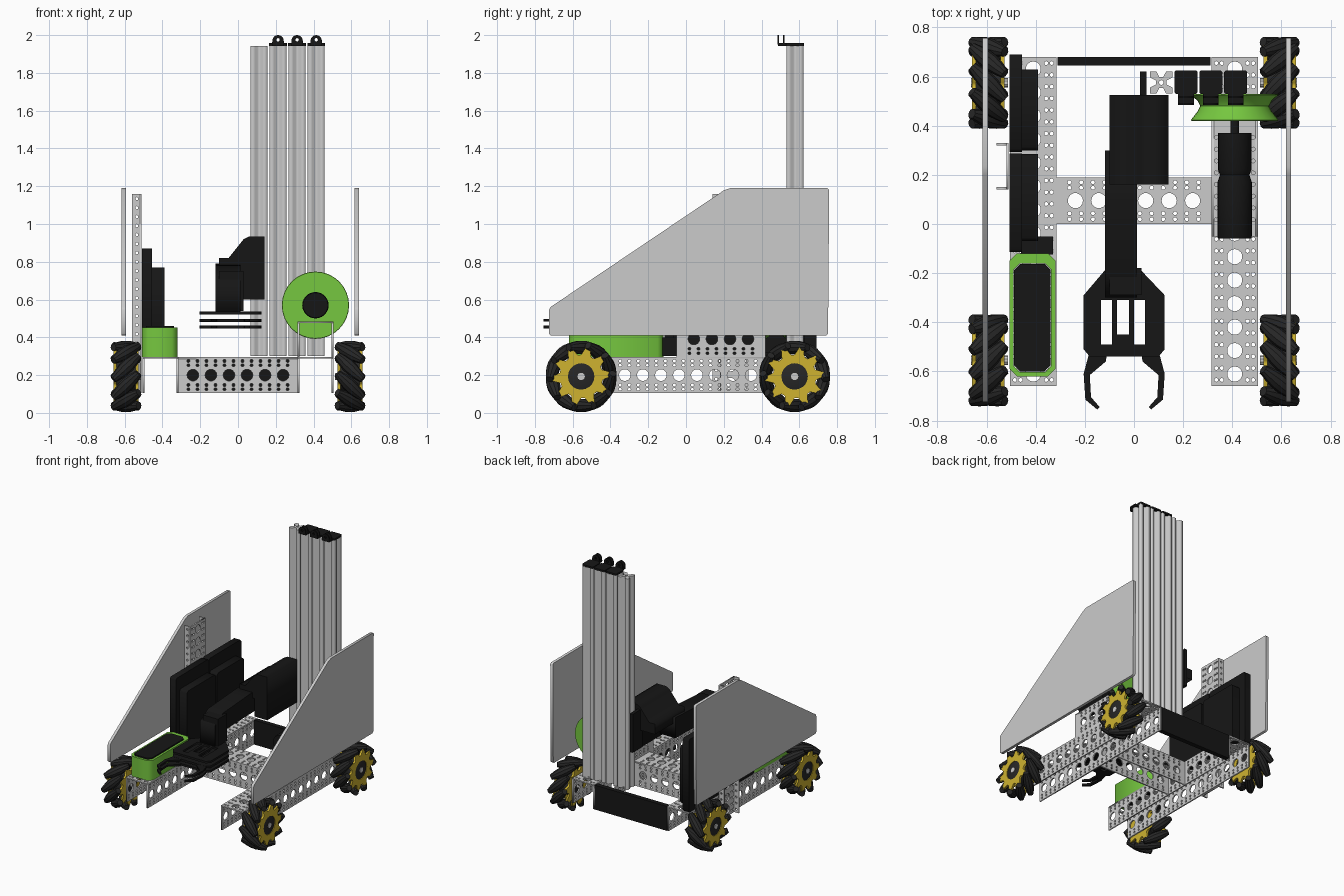
import bpy, bmesh
from math import sin, cos, pi
from mathutils import Matrix, Vector

if "Cube" in bpy.data.objects:
    bpy.data.objects.remove(bpy.data.objects["Cube"])


def mat(name, c):
    m = bpy.data.materials.new(name)
    m.diffuse_color = (*c, 1)
    m.use_nodes = True
    m.node_tree.nodes["Principled BSDF"].inputs["Base Color"].default_value = m.diffuse_color
    return m


BLACK = mat("black", (0.008, 0.008, 0.008))
DARK = mat("rubber", (0.02, 0.02, 0.02))
YELLOW = mat("yellow", (0.62, 0.45, 0.03))
GREEN = mat("green", (0.18, 0.57, 0.05))


def finish(name, bm, m=None, smooth=False):
    me = bpy.data.meshes.new(name)
    bmesh.ops.recalc_face_normals(bm, faces=bm.faces)
    bm.to_mesh(me)
    bm.free()
    ob = bpy.data.objects.new(name, me)
    bpy.context.collection.objects.link(ob)
    if m:
        me.materials.append(m)
    if smooth:
        bpy.ops.object.select_all(action='DESELECT')
        ob.select_set(True)
        bpy.context.view_layer.objects.active = ob
        bpy.ops.object.shade_smooth_by_angle(angle=0.6)
    return ob


def box(name, x0, x1, y0, y1, z0, z1, m=None):
    bm = bmesh.new()
    bmesh.ops.create_cube(bm, size=1, matrix=Matrix.LocRotScale(
        Vector((x0 + x1, y0 + y1, z0 + z1)) / 2, None, Vector((x1 - x0, y1 - y0, z1 - z0))))
    return finish(name, bm, m)


AXES = {'x': ((0, 1, 0), (0, 0, 1), (1, 0, 0)), 'y': ((1, 0, 0), (0, 0, 1), (0, -1, 0)),
        'z': ((1, 0, 0), (0, 1, 0), (0, 0, 1))}


def plate(name, loops, axis, lo, hi, m=None):
    """Outline plus hole loops, filled and given thickness from lo to hi along axis."""
    cu = bpy.data.curves.new(name, 'CURVE')
    cu.dimensions, cu.fill_mode, cu.extrude = '2D', 'BOTH', (hi - lo) / 2
    for pts in loops:
        s = cu.splines.new('POLY')
        s.points.add(len(pts) - 1)
        for p, (u, v) in zip(s.points, pts):
            p.co = (u, v, 0, 1)
        s.use_cyclic_u = True
    tmp = bpy.data.objects.new("tmp", cu)
    bpy.context.collection.objects.link(tmp)
    me = bpy.data.meshes.new_from_object(tmp.evaluated_get(bpy.context.evaluated_depsgraph_get()))
    bpy.data.objects.remove(tmp)
    bm = bmesh.new()
    bm.from_mesh(me)
    bpy.data.meshes.remove(me)
    bmesh.ops.remove_doubles(bm, verts=bm.verts, dist=1e-5)
    U, V, N = (Vector(a) for a in AXES[axis])
    shift = Vector([(lo + hi) / 2 if a == axis else 0 for a in 'xyz'])
    for v in bm.verts:
        v.co = U * v.co.x + V * v.co.y + N * v.co.z + shift
    return finish(name, bm, m)


def rect(u0, u1, v0, v1, c=0):
    if not c:
        return [(u0, v0), (u1, v0), (u1, v1), (u0, v1)]
    return [(u0 + c, v0), (u1 - c, v0), (u1, v0 + c), (u1, v1 - c),
            (u1 - c, v1), (u0 + c, v1), (u0, v1 - c), (u0, v0 + c)]


def ngon(u, v, r, n):
    return [(u + r * cos(2 * pi * i / n), v + r * sin(2 * pi * i / n)) for i in range(n)]


def perforated(u0, u1, v0, v1):
    """Rectangle with a row of large holes between rows of small ones."""
    flip = v1 - v0 > u1 - u0
    a0, a1, b0, b1 = (v0, v1, u0, u1) if flip else (u0, u1, v0, v1)
    w, mid = b1 - b0, (b0 + b1) / 2
    n = int((a1 - a0) / 0.0955)
    start = (a0 + a1) / 2 - (n - 1) * 0.04775
    rows = (-0.075, -0.052, 0.052, 0.075) if w > 0.1 else (0,)
    holes = []
    for i in range(n):
        a = start + i * 0.0955
        if w > 0.1:
            holes.append(ngon(a, mid, 0.031, 14))
        for b in rows:
            holes += [ngon(a + d, mid + b, 0.0085, 6) for d in (-0.024, 0.024)]
    if flip:
        holes = [[(v, u) for u, v in h] for h in holes]
    return [rect(u0, u1, v0, v1)] + holes


def lathe(bm, prof, n, M):
    rings = [[bm.verts.new(M @ Vector((r * cos(2 * pi * i / n), r * sin(2 * pi * i / n), h)))
              for i in range(n)] for r, h in prof]
    for a, b in zip(rings, rings[1:]):
        for i in range(n):
            bm.faces.new((a[i], a[(i + 1) % n], b[(i + 1) % n], b[i]))
    bm.faces.new(rings[0][::-1])
    bm.faces.new(rings[-1])


def turned(name, prof, n, loc, d, m=None):
    bm = bmesh.new()
    lathe(bm, prof, n, Matrix.Translation(loc) @ Vector(d).to_track_quat('Z', 'Y').to_matrix().to_4x4())
    return finish(name, bm, m, True)


T = 0.01
# Roller wheels
for sx in (-1, 1):
    for y in (-0.555, 0.575):
        s = 1 if sx * y > 0 else -1
        c = Vector((sx * 0.593, y, 0.193))
        bm = bmesh.new()
        for i in range(10):
            t = 2 * pi * i / 10
            rad, tan = Vector((0, sin(t), cos(t))), Vector((0, cos(t), -sin(t)))
            q = (Vector((1, 0, 0)) + s * tan).to_track_quat('Z', 'Y').to_matrix().to_4x4()
            lathe(bm, [(0.02, -0.095), (0.029, -0.06), (0.036, -0.02), (0.036, 0.02),
                       (0.029, 0.06), (0.02, 0.095)], 10, Matrix.Translation(c + rad * 0.154) @ q)
        finish("wheel_rollers", bm, DARK, True)
        for dx in (-0.058, 0.058):
            star = [(c.y + r * cos(2 * pi * k / 40), c.z + r * sin(2 * pi * k / 40))
                    for k in range(40) for r in [(0.155, 0.155, 0.115, 0.115)[k % 4]]]
            plate("wheel_side_plate", [star, ngon(c.y, c.z, 0.07, 20)], 'x',
                  c.x + dx - 0.008, c.x + dx + 0.008, YELLOW)
        turned("wheel_hub", [(0.06, -0.066), (0.085, -0.055), (0.085, 0.055), (0.06, 0.066)],
               20, c, (1, 0, 0), DARK)
        turned("wheel_axle", [(0.02, -0.07), (0.02, 0.08)], 10, c, (-sx, 0, 0))

# Perforated chassis rails (inverted channels)
for sx in (-1, 1):
    a, b = sorted((sx * 0.505, sx * 0.315))
    plate("rail_top", perforated(a, b, -0.66, 0.68), 'z', 0.287, 0.297)
    for x in (a, b - T):
        plate("rail_web", perforated(-0.66, 0.68, 0.105, 0.295), 'x', x, x + T)

# Cross channel and rear plate
plate("cross_top", perforated(-0.315, 0.315, 0, 0.19), 'z', 0.285, 0.295)
for y in (0, 0.18):
    plate("cross_web", perforated(-0.315, 0.315, 0.105, 0.295), 'y', y, y + T)
box("rear_plate", -0.312, 0.312, 0.645, 0.68, 0.105, 0.295, BLACK)

# Upright channel on the left
plate("upright_web", perforated(0.14, 0.33, 0.105, 1.16), 'x', -0.52, -0.51)
for y in (0.14, 0.32):
    plate("upright_flange", perforated(-0.56, -0.511, 0.105, 1.16), 'y', y, y + T)

# Winch channel, motor and spool on the right
plate("winch_channel_top", perforated(0.315, 0.505, -0.05, 0.42), 'z', 0.475, 0.485)
for x in (0.315, 0.495):
    plate("winch_channel_web", perforated(-0.05, 0.42, 0.297, 0.485), 'x', x, x + T)
turned("winch_motor", [(0.066, -0.06), (0.07, -0.05), (0.07, 0.17), (0.06, 0.2), (0.068, 0.22),
                       (0.068, 0.37), (0.018, 0.371), (0.018, 0.45)], 24, (0.41, 0, 0.57), (0, 1, 0), BLACK)
turned("winch_spool", [(0.176, 0.42), (0.178, 0.424), (0.15, 0.46), (0.14, 0.48), (0.15, 0.5),
                       (0.178, 0.526), (0.176, 0.53)], 32, (0.41, 0, 0.57), (0, 1, 0), GREEN)

# Side panels
side = [(-0.725, 0.42), (-0.715, 0.41), (0.742, 0.41), (0.752, 0.42), (0.758, 1.18), (0.748, 1.19),
        (0.235, 1.19), (0.2, 1.178), (-0.718, 0.56), (-0.725, 0.545)]
for x in (-0.616, 0.616 + 0.002):
    plate("side_panel", [side], 'x', x, x + 0.022)

# Slotted lift columns
for i in range(4):
    cx, cy, h = 0.111 + i * 0.101, 0.576, 0.045
    q = [(-h, -h), (-0.02, -h), (-0.008, -0.022), (0.008, -0.022), (0.02, -h)]
    sec = []
    for k in range(4):
        sec += [(cx + u, cy + v) for u, v in q]
        q = [(-v, u) for u, v in q]
    plate("lift_column", [sec, ngon(cx, cy, 0.01, 8)], 'z', 0.3, 1.943)
    if i:
        # Column cap with pulley
        plate("column_cap", [rect(cx - 0.047, cx + 0.047, 0.53, 0.625, 0.006)], 'z', 1.943, 1.957, BLACK)
        box("cap_tab", cx - 0.032, cx + 0.032, 0.487, 0.532, 1.943, 1.957, BLACK)
        lug = [(cx - 0.032, 1.95)] + [(cx - 0.03 * cos(pi * k / 10), 1.97 + 0.03 * sin(pi * k / 10))
                                      for k in range(11)] + [(cx + 0.032, 1.95)]
        for y in (0.485, 0.513):
            plate("pulley_lug", [lug, ngon(cx, 1.975, 0.009, 10)], 'y', y, y + 0.008, BLACK)

# Electronics stack on the left
for y0, y1 in ((-0.115, 0.288), (0.294, 0.69)):
    plate("control_panel", [rect(y0, y1, 0.3, 0.87, 0.012)], 'x', -0.507, -0.455, BLACK)
for y0, y1 in ((-0.07, 0.285), (0.3, 0.63)):
    plate("control_box", [rect(y0, y1, 0.32, 0.77, 0.015)], 'x', -0.457, -0.39, BLACK)
box("control_plug", -0.46, -0.33, -0.125, -0.05, 0.3, 0.4, BLACK)

# Battery in its tray
plate("battery_tray", [rect(-0.507, -0.32, -0.62, -0.12, 0.03), rect(-0.49, -0.337, -0.603, -0.16, 0.025)],
      'z', 0.297, 0.452, GREEN)
plate("battery", [rect(-0.488, -0.339, -0.6, -0.162, 0.025)], 'z', 0.3, 0.46, BLACK)

# Arm: carriage block, boom and mount
block = [(-0.1, 0.74), (-0.1, 0.82), (-0.05, 0.82), (0.03, 0.92), (0.06, 0.935),
         (0.14, 0.935), (0.14, 0.6), (0.03, 0.6), (0.03, 0.74)]
plate("arm_block", [block], 'y', 0.16, 0.525, BLACK)
box("arm_mount", 0.025, 0.05, 0.5, 0.62, 0.6, 0.9, BLACK)
boom = [(0.3, 0.63), (0.3, 0.79), (0.1, 0.78), (-0.2, 0.76), (-0.3, 0.7), (-0.3, 0.52),
        (-0.2, 0.52), (-0.17, 0.62)]
plate("arm_boom", [boom], 'x', -0.118, 0.012, BLACK)
box("wrist_servo", -0.1, 0.03, -0.29, -0.18, 0.54, 0.75, BLACK)

# Gripper plates and fingers
frame = [(-0.12, -0.19), (-0.205, -0.29), (-0.205, -0.51), (-0.18, -0.54), (0.1, -0.54),
         (0.125, -0.51), (0.125, -0.29), (0.03, -0.19)]
wins = [rect(-0.135, -0.09, -0.49, -0.31), rect(-0.07, -0.02, -0.45, -0.31), rect(0, 0.045, -0.49, -0.31)]
for z in (0.455, 0.49, 0.528):
    plate("gripper_plate", [frame] + wins, 'z', z - 0.008, z + 0.008, BLACK)
finger = [(0.07, -0.53), (0.145, -0.535), (0.165, -0.61), (0.158, -0.715), (0.11, -0.755), (0.1, -0.745),
          (0.135, -0.705), (0.14, -0.615), (0.075, -0.56)]
for z in (0.455, 0.49):
    for s in (-1, 1):
        plate("gripper_finger", [[(-0.04 + s * u, v) for u, v in finger]], 'z', z - 0.007, z + 0.007, BLACK)
